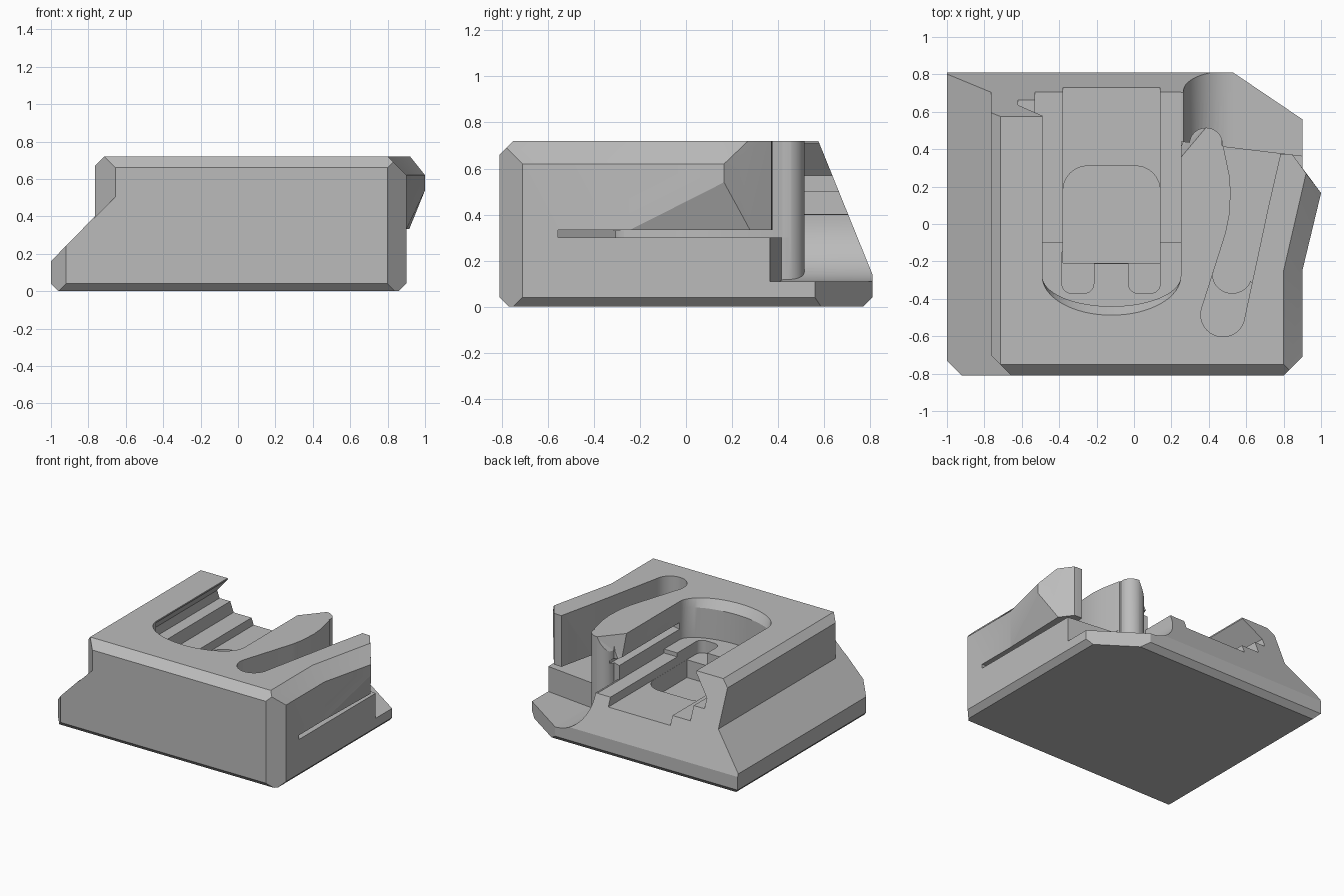
import bpy, bmesh, math
from mathutils import Vector

if "Cube" in bpy.data.objects:
    bpy.data.objects.remove(bpy.data.objects["Cube"])

grey = bpy.data.materials.new("plain grey")
grey.use_nodes = True
grey.diffuse_color = (0.5, 0.5, 0.5, 1)
grey.node_tree.nodes["Principled BSDF"].inputs["Base Color"].default_value = (0.5, 0.5, 0.5, 1)


def make(name, bm):
    bmesh.ops.recalc_face_normals(bm, faces=bm.faces[:])
    mesh = bpy.data.meshes.new(name)
    bm.to_mesh(mesh)
    bm.free()
    mesh.materials.append(grey)
    ob = bpy.data.objects.new(name, mesh)
    bpy.context.collection.objects.link(ob)
    return ob


def loft(name, lower, upper):
    """Closed solid between two matching outlines."""
    bm = bmesh.new()
    a = [bm.verts.new(p) for p in lower]
    b = [bm.verts.new(p) for p in upper]
    n = len(a)
    bm.faces.new(a[::-1])
    bm.faces.new(b)
    for i in range(n):
        j = (i + 1) % n
        bm.faces.new((a[i], a[j], b[j], b[i]))
    return make(name, bm)


def upright(name, outline, z0, z1=0.9):
    return loft(name, [(x, y, z0) for x, y in outline], [(x, y, z1) for x, y in outline])


def box(name, x0, x1, y0, y1, z0, z1=0.9):
    return upright(name, [(x0, y0), (x1, y0), (x1, y1), (x0, y1)], z0, z1)


def hull(name, points):
    bm = bmesh.new()
    for p in points:
        bm.verts.new(p)
    res = bmesh.ops.convex_hull(bm, input=bm.verts[:])
    spare = [v for v in res["geom_interior"] if isinstance(v, bmesh.types.BMVert)]
    bmesh.ops.delete(bm, geom=spare, context="VERTS")
    return make(name, bm)


def arc(cx, cy, rx, ry, start, end, n=16):
    angles = [math.radians(start + (end - start) * i / n) for i in range(n + 1)]
    return [(cx + rx * math.cos(t), cy + ry * math.sin(t)) for t in angles]


def combine(target, tool, operation="DIFFERENCE"):
    mod = target.modifiers.new("combine", "BOOLEAN")
    mod.operation = operation
    mod.solver = "EXACT"
    mod.object = tool
    bpy.context.view_layer.objects.active = target
    bpy.ops.object.modifier_apply(modifier=mod.name)
    bpy.data.objects.remove(tool)


# Main block: front profile, then planed edges
profile = [(-0.96, 0), (-1, 0.04), (-1, 0.16), (-0.765, 0.4), (-0.765, 0.67), (-0.715, 0.72),
           (0.8, 0.72), (0.9, 0.62), (0.9, 0.04), (0.86, 0)]
body = loft("block_body", [(x, -0.81, z) for x, z in profile], [(x, 0.81, z) for x, z in profile])
bm = bmesh.new()
bm.from_mesh(body.data)
planes = [((0, -0.75, 0.72), (0, -1, 1)),
          ((0, -0.77, 0), (0, -1, -1)),
          ((0, 0.77, 0), (0, 1, -1)),
          ((0, 0.81, 0.14), (0, 0.58, 0.235)),
          ((0.9, -0.71, 0), (1, -1, 0)),
          ((0.9, 0.56, 0), (0.25, 0.37, 0)),
          ((-1, -0.73, 0), (-1, -1, 0))]
for point, normal in planes:
    cut = bmesh.ops.bisect_plane(bm, geom=bm.verts[:] + bm.edges[:] + bm.faces[:], dist=1e-5,
                                 plane_co=point, plane_no=Vector(normal).normalized(), clear_outer=True)
    rim = [e for e in cut["geom_cut"] if isinstance(e, bmesh.types.BMEdge)]
    bmesh.ops.holes_fill(bm, edges=rim, sides=0)
bmesh.ops.recalc_face_normals(bm, faces=bm.faces[:])
bm.to_mesh(body.data)
bm.free()

# Corner chamfer above the sloping side
corner = [(-0.77, -0.95), (-0.515, -0.95), (-0.77, -0.695)]
combine(body, loft("corner_cut", [(x, y, x + 1.16) for x, y in corner], [(x, y, 0.9) for x, y in corner]))

# Flared lever on the right side
combine(body, hull("lever_flare", [
    (0.7, -0.25, 0.33), (0.7, -0.25, 0.72), (0.9, -0.25, 0.33), (0.9, -0.25, 0.62), (0.8, -0.25, 0.72),
    (1, 0.165, 0.54), (1, 0.165, 0.62), (0.92, 0.27, 0.72), (0.915, 0.28, 0.33),
    (0.845, 0.375, 0.33), (0.845, 0.375, 0.72), (0.7, 0.375, 0.33), (0.7, 0.375, 0.72)]), "UNION")

# Rear right recess with a hollow curved floor, leaving the arm tip standing
hollow = [(0.2, 0.9), (0.2, 0.41), (0.265, 0.4)] + arc(0.535, 0.38, 0.27, 0.27, 180, 270)
hollow += [(1.1, 0.11), (1.1, 0.9)]
recess = loft("recess_cut", [(x, 0.44 - (x - 0.27) * 0.12, z) for x, z in hollow],
              [(x, 1, z) for x, z in hollow])
tip = [(0.26, 0.25), (0.5, 0.25)] + arc(0.385, 0.425, 0.09, 0.09, 0, 180) + [(0.25, 0.38)]
combine(recess, upright("arm_tip", tip, 0, 1))
combine(body, recess)

# Shelf behind the lever, lever slot and the thin slit below the lever
combine(body, upright("lever_end_cut", [(0.47, 0.42), (0.78, 0.375), (0.845, 0.373), (1.0, 0.166),
                                        (1.1, 0.033), (1.1, 1), (0.47, 1)], 0.3))
slot = arc(0.475, -0.485, 0.118, 0.118, 165, 355)
slot += [(0.72, 0.1), (0.78, 0.36), (0.8, 0.5), (0.47, 0.5), (0.475, 0.43), (0.51, 0.26),
         (0.517, 0.17), (0.51, 0.05), (0.49, -0.05)]
combine(body, upright("slot_cut", slot, 0.33))
slit = arc(0.525, -0.27, 0.105, 0.1, 180, 340)
slit += [(0.8, -0.555), (1.1, -0.555), (1.1, 0.6), (0.475, 0.6), (0.475, 0.43), (0.517, 0.17), (0.49, -0.05)]
combine(body, upright("slit_cut", slit, 0.3, 0.332))

# Central pocket with a rounded front and chamfered rim
def pocket(depth):
    return arc(-0.12, -0.28, 0.37, depth, 180, 360, 32)


combine(body, upright("pocket_cut", pocket(0.16) + [(0.25, 1), (-0.49, 1)], 0.43))
combine(body, loft("rim_cut", [(x, y, 0.65) for x, y in pocket(0.155)],
                   [(x, y, 0.73) for x, y in pocket(0.215)]))

# Undercut rails beside the pocket
rails = [(-0.49, 0.71), (-0.62, 0.57), (-0.62, 0.5), (-0.53, 0.5), (-0.53, 0.43),
         (0.25, 0.43), (0.25, 0.51), (0.31, 0.52), (0.31, 0.545), (0.25, 0.56), (0.25, 0.71)]
combine(body, loft("rail_cut", [(x, -0.28, z) for x, z in rails], [(x, 1, z) for x, z in rails]))
combine(body, hull("lead_in_cut", [(0.24, 0.34, 0.73), (0.4, 0.53, 0.73), (0.2, 0.53, 0.73),
                                   (0.24, 0.4, 0.55), (0.3, 0.53, 0.55), (0.2, 0.53, 0.55)]))

# Stepped floor: ledges, centre channel, two front notches and a deep well
combine(body, box("ledge_cut", -0.53, 0.25, -0.095, 1, 0.4, 0.47))
combine(body, box("channel_cut", -0.38, 0.14, -0.21, 1, 0.335, 0.6))
for cx in (-0.3, 0.055):
    notch = arc(cx - 0.035, -0.32, 0.05, 0.05, 180, 270, 6) + arc(cx + 0.035, -0.32, 0.05, 0.05, 270, 360, 6)
    combine(body, upright("notch_cut", notch + [(cx + 0.085, -0.15), (cx - 0.085, -0.15)], 0.335, 0.6))
well = [(-0.379, -0.209), (0.139, -0.209)]
well += arc(0.009, 0.18, 0.13, 0.13, 0, 90, 10) + arc(-0.249, 0.18, 0.13, 0.13, 90, 180, 10)
combine(body, upright("well_cut", well, 0.2, 0.5))

# Shading: smooth curves, crisp edges
bpy.ops.object.select_all(action="DESELECT")
body.select_set(True)
bpy.context.view_layer.objects.active = body
bpy.ops.object.shade_smooth_by_angle(angle=math.radians(20))
